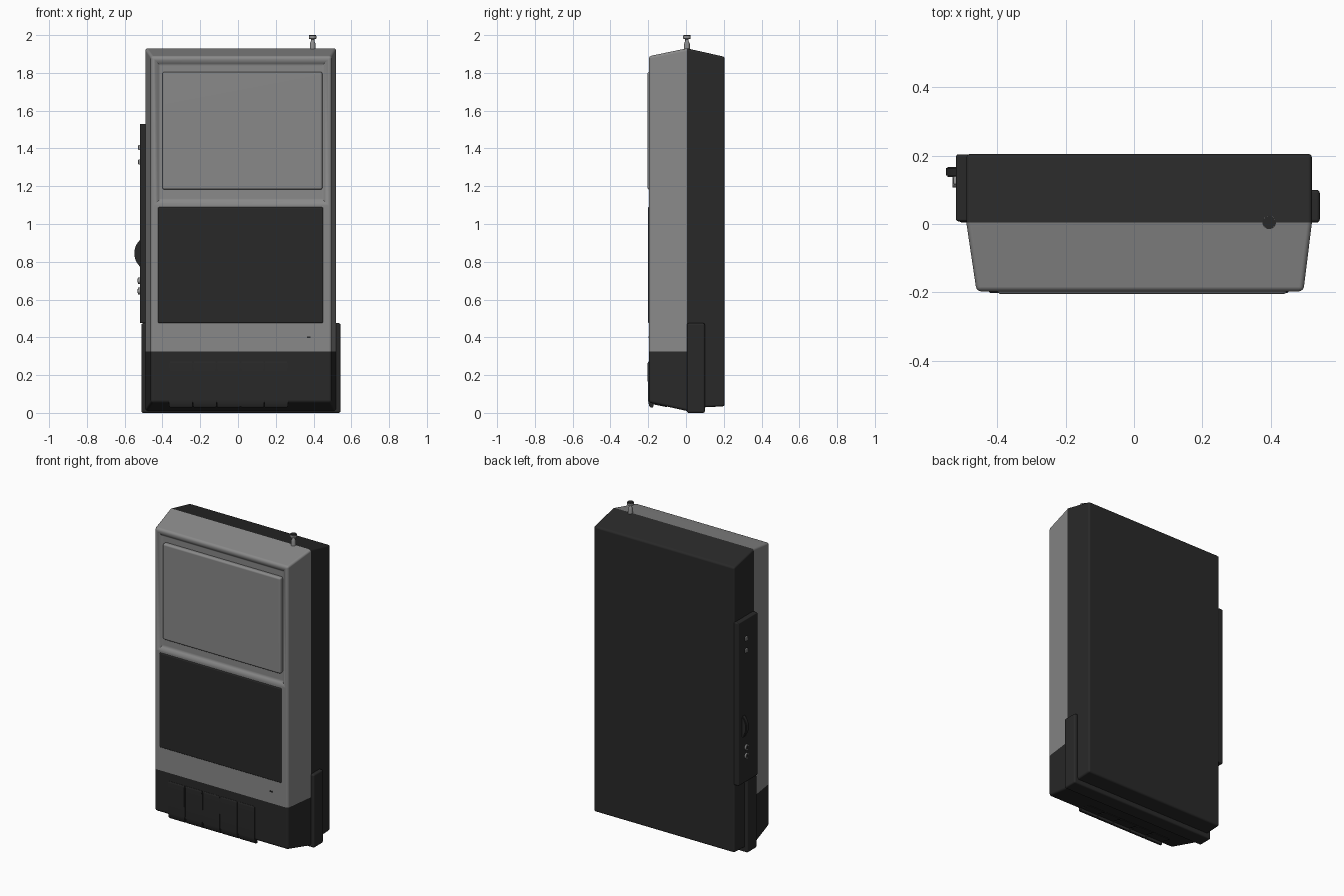
import bpy, bmesh, math
from mathutils import Vector, Matrix

if "Cube" in bpy.data.objects:
    bpy.data.objects.remove(bpy.data.objects["Cube"])


def material(name, v):
    m = bpy.data.materials.new(name)
    m.diffuse_color = (v, v, v, 1)
    m.use_nodes = True
    m.node_tree.nodes["Principled BSDF"].inputs["Base Color"].default_value = m.diffuse_color
    return m


GREY = material("grey plastic", 0.25)
BLACK = material("black plastic", 0.022)
METAL = material("metal grey", 0.3)


def finish(bm, name, mats):
    bmesh.ops.recalc_face_normals(bm, faces=bm.faces)
    me = bpy.data.meshes.new(name)
    bm.to_mesh(me)
    bm.free()
    for m in mats:
        me.materials.append(m)
    me.shade_smooth()
    me.set_sharp_from_angle(angle=math.radians(40))
    ob = bpy.data.objects.new(name, me)
    bpy.context.collection.objects.link(ob)
    mod = ob.modifiers.new("weighted", 'WEIGHTED_NORMAL')
    mod.keep_sharp = True
    return ob


def frustum(a, b, bevel=0.0, keep_y=None, segs=3):
    """Solid between two rectangles (x0, x1, z0, z1, y); edges at keep_y stay sharp."""
    bm = bmesh.new()
    loops = []
    for x0, x1, z0, z1, y in (a, b):
        loops.append([bm.verts.new(p) for p in
                      ((x0, y, z0), (x1, y, z0), (x1, y, z1), (x0, y, z1))])
    for lp in loops:
        bm.faces.new(lp)
    for i in range(4):
        j = (i + 1) % 4
        bm.faces.new((loops[0][i], loops[0][j], loops[1][j], loops[1][i]))
    bmesh.ops.recalc_face_normals(bm, faces=bm.faces)
    if bevel:
        edges = [e for e in bm.edges if keep_y is None or
                 any(abs(v.co.y - keep_y) > 1e-4 for v in e.verts)]
        bmesh.ops.bevel(bm, geom=edges, offset=bevel, segments=segs,
                        profile=0.5, affect='EDGES', clamp_overlap=True)
    return bm


def box(name, x0, x1, y0, y1, z0, z1, mat, bevel=0.0, segs=3):
    bm = frustum((x0, x1, z0, z1, y0), (x0, x1, z0, z1, y1), bevel, None, segs)
    return finish(bm, name, [mat])


def cylinder(name, centre, axis, r, depth, mat, bevel=0.0, segs=32):
    bm = bmesh.new()
    rot = Vector((0, 0, 1)).rotation_difference(Vector(axis)).to_matrix().to_4x4()
    bmesh.ops.create_cone(bm, cap_ends=True, segments=segs, radius1=r, radius2=r,
                          depth=depth, matrix=Matrix.Translation(centre) @ rot)
    if bevel:
        rims = [e for e in bm.edges if any(len(f.verts) > 4 for f in e.link_faces)]
        bmesh.ops.bevel(bm, geom=rims, offset=bevel, segments=2, affect='EDGES')
    return finish(bm, name, [mat])


# Front shell: tapered, grey above and black below, recessed around the grille
bm = frustum((-0.49, 0.52, 0.01, 1.93, 0.005), (-0.46, 0.495, 0.055, 1.888, -0.197),
             0.014, 0.005)
for z in (0.325, 1.098):
    bmesh.ops.bisect_plane(bm, geom=bm.verts[:] + bm.edges[:] + bm.faces[:],
                           plane_co=(0, 0, z), plane_no=(0, 0, 1))
bm.normal_update()
panel = [f for f in bm.faces if f.normal.y < -0.99 and f.calc_center_median().z > 1.1
         and f.calc_area() > 0.1]
bmesh.ops.inset_individual(bm, faces=panel, thickness=0.012, depth=0)
bmesh.ops.inset_individual(bm, faces=panel, thickness=0.022, depth=-0.010)
bmesh.ops.inset_individual(bm, faces=panel, thickness=0.018, depth=-0.010)
for f in bm.faces:
    f.material_index = 1 if f.calc_center_median().z < 0.325 else 0
finish(bm, "front_shell", [GREY, BLACK])

# Back shell and the skirt wrapped round its lower part
bm = frustum((-0.49, 0.52, 0.025, 1.93, 0.005), (-0.49, 0.52, 0.035, 1.885, 0.205),
             0.012, 0.005)
finish(bm, "back_shell", [BLACK])
box("lower_skirt", -0.512, 0.543, 0.004, 0.1, 0.0, 0.475, BLACK, 0.01)

# Speaker grille panel
box("speaker_panel", -0.40, 0.447, -0.205, -0.17, 1.182, 1.805, GREY, 0.012)

# Cassette door
box("cassette_door", -0.425, 0.452, -0.202, -0.17, 0.475, 1.09, BLACK, 0.008)

# Microphone slot
box("microphone_slot", 0.365, 0.385, -0.199, -0.19, 0.397, 0.405, BLACK)

# Row of five keys with a lip hanging at the bottom
KEY = [(-0.190, 0.275), (-0.198, 0.272), (-0.203, 0.262), (-0.202, 0.07),
       (-0.195, 0.036), (-0.186, 0.028), (-0.174, 0.028), (-0.172, 0.045),
       (-0.10, 0.03), (-0.10, 0.275)]
for i in range(5):
    x0 = -0.365 + i * 0.126
    bm = bmesh.new()
    ends = [[bm.verts.new((x, y, z)) for y, z in KEY] for x in (x0 + 0.001, x0 + 0.125)]
    for e in ends:
        bm.faces.new(e)
    n = len(KEY)
    for k in range(n):
        bm.faces.new((ends[0][k], ends[0][(k + 1) % n], ends[1][(k + 1) % n], ends[1][k]))
    bmesh.ops.recalc_face_normals(bm, faces=bm.faces)
    rims = [e for f in bm.faces if len(f.verts) == n for e in f.edges]
    bmesh.ops.bevel(bm, geom=rims, offset=0.004, segments=2, affect='EDGES',
                    clamp_overlap=True)
    finish(bm, f"key_{i + 1}", [BLACK])

# Control panel on the left side, with switches, wheel and sockets
box("side_control_panel", -0.52, -0.48, 0.008, 0.203, 0.475, 1.53, BLACK, 0.006)
for i, z in enumerate((1.405, 1.328)):
    box(f"switch_{i + 1}", -0.529, -0.51, 0.115, 0.14, z - 0.014, z + 0.014, METAL, 0.006, 2)
cylinder("volume_wheel", (-0.452, 0.152, 0.845), (0, 1, 0), 0.097, 0.03, BLACK, 0.004, 48)
for i, z in enumerate((0.70, 0.645)):
    cylinder(f"socket_{i + 1}", (-0.52, 0.125, z), (1, 0, 0), 0.018, 0.02, METAL)
    cylinder(f"socket_hole_{i + 1}", (-0.5295, 0.125, z), (1, 0, 0), 0.011, 0.003, BLACK)

# Retracted aerial: a turned stem with a dark cap
bm = bmesh.new()
prof = [(0, 1.90), (0.015, 1.90), (0.015, 1.955), (0.009, 1.968), (0.009, 1.978),
        (0.02, 1.981), (0.02, 1.996), (0, 1.996)]
vs = [bm.verts.new((0.395 + r, 0.005, z)) for r, z in prof]
es = [bm.edges.new(p) for p in zip(vs, vs[1:])]
bmesh.ops.spin(bm, geom=vs + es, cent=(0.395, 0.005, 0), axis=(0, 0, 1),
               angle=math.tau, steps=24, use_merge=True)
bmesh.ops.remove_doubles(bm, verts=bm.verts, dist=1e-5)
finish(bm, "aerial", [METAL])
cylinder("aerial_cap", (0.395, 0.005, 1.998), (0, 0, 1), 0.0185, 0.004, BLACK, 0, 24)
